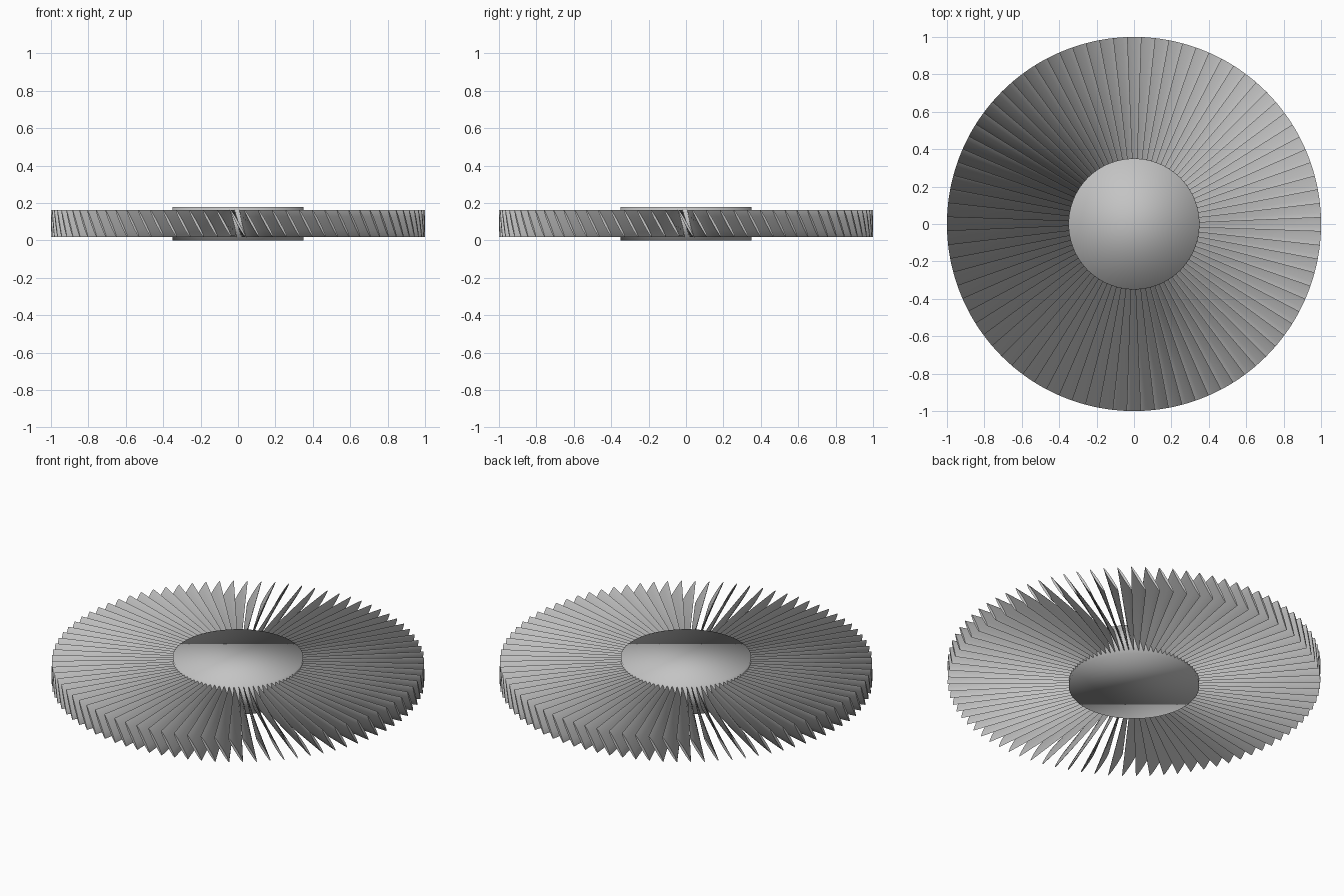
import bpy, bmesh, math

if "Cube" in bpy.data.objects:
    bpy.data.objects.remove(bpy.data.objects["Cube"])

BLADES = 84
HUB_R, TIP_R = 0.35, 1.0
HUB_TOP = 0.178
Z0, Z1 = 0.018, 0.163      # blade bottom and top

metal = bpy.data.materials.new("grey_metal")
metal.diffuse_color = (0.55, 0.55, 0.55, 1)
metal.use_nodes = True
metal.node_tree.nodes["Principled BSDF"].inputs["Base Color"].default_value = metal.diffuse_color


def add_object(name, bm):
    bmesh.ops.recalc_face_normals(bm, faces=bm.faces[:])
    mesh = bpy.data.meshes.new(name)
    bm.to_mesh(mesh)
    bm.free()
    mesh.materials.append(metal)
    obj = bpy.data.objects.new(name, mesh)
    bpy.context.collection.objects.link(obj)
    return obj


# Hub: flat capped disc, smooth shaded right across the rim
bm = bmesh.new()
bmesh.ops.create_cone(bm, cap_ends=True, segments=96, radius1=HUB_R, radius2=HUB_R,
                      depth=HUB_TOP)
bmesh.ops.translate(bm, verts=bm.verts[:], vec=(0, 0, HUB_TOP / 2))
hub = add_object("hub", bm)
for p in hub.data.polygons:
    p.use_smooth = True


# Blade section: thin lens, leaning more towards the tip
STEPS = 6


def section(r):
    f = (r - HUB_R) / (TIP_R - HUB_R)
    lean = 0.25 + 0.30 * f
    half_thick = 0.004 + 0.004 * f
    mid, half = (Z0 + Z1) / 2, (Z1 - Z0) / 2
    pts = []
    for i in range(2 * STEPS):
        a = math.pi * i / STEPS
        z = half * math.cos(a)
        side = half_thick * math.sin(a)
        pts.append((-lean * z + side, mid + z))
    return pts


# Blades: lofted sections repeated round the hub
bm = bmesh.new()
radii = [HUB_R - 0.02, 0.5, 0.66, 0.83, TIP_R]
for k in range(BLADES):
    base = 2 * math.pi * k / BLADES
    rings = []
    for r in radii:
        ring = []
        for t, z in section(r):
            a = base + t / r
            ring.append(bm.verts.new((r * math.cos(a), r * math.sin(a), z)))
        rings.append(ring)
    n = 2 * STEPS
    for lo, hi in zip(rings, rings[1:]):
        for i in range(n):
            j = (i + 1) % n
            bm.faces.new((lo[i], lo[j], hi[j], hi[i]))
    # tip and root caps as strips across the lens
    for ring in (rings[0], rings[-1]):
        bm.faces.new((ring[0], ring[1], ring[-1]))
        for i in range(1, STEPS - 1):
            bm.faces.new((ring[i], ring[i + 1], ring[n - i - 1], ring[n - i]))
        bm.faces.new((ring[STEPS - 1], ring[STEPS], ring[STEPS + 1]))
blades = add_object("fan_blades", bm)
bpy.ops.object.select_all(action='DESELECT')
blades.select_set(True)
bpy.context.view_layer.objects.active = blades
bpy.ops.object.shade_smooth_by_angle(angle=math.radians(40))
